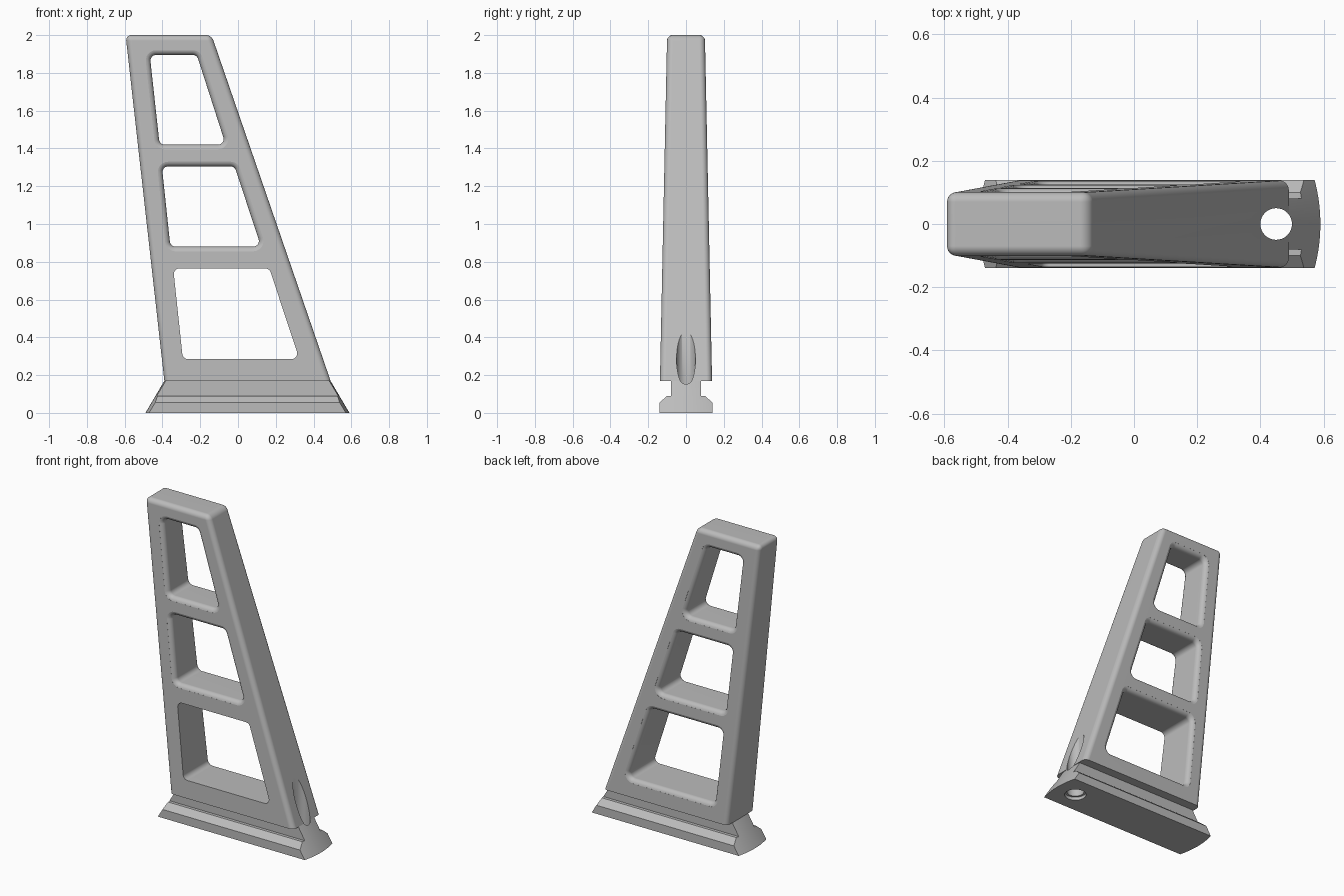
import bpy, bmesh
from math import radians, sin, cos, tan, pi
from mathutils import Vector

if "Cube" in bpy.data.objects:
    bpy.data.objects.remove(bpy.data.objects["Cube"], do_unlink=True)

grey = bpy.data.materials.new("plain grey")
grey.use_nodes = True
grey.diffuse_color = (0.5, 0.5, 0.5, 1)
grey.node_tree.nodes["Principled BSDF"].inputs["Base Color"].default_value = (0.5, 0.5, 0.5, 1)

BASE_Z, TOP_Z = 0.17, 2.0


def half_depth(z):
    """Half thickness of the tapering body at height z."""
    return 0.138 - 0.038 * (z - BASE_Z) / (TOP_Z - BASE_Z)


def make(name, bm):
    bmesh.ops.recalc_face_normals(bm, faces=bm.faces)
    mesh = bpy.data.meshes.new(name)
    bm.to_mesh(mesh)
    bm.free()
    mesh.materials.append(grey)
    obj = bpy.data.objects.new(name, mesh)
    bpy.context.collection.objects.link(obj)
    return obj


def loft(name, rings):
    """Closed solid through rings of equal point count."""
    bm = bmesh.new()
    rows = [[bm.verts.new(p) for p in ring] for ring in rings]
    for a, b in zip(rows, rows[1:]):
        for i in range(len(a)):
            j = (i + 1) % len(a)
            bm.faces.new((a[i], a[j], b[j], b[i]))
    bm.faces.new(rows[0])
    bm.faces.new(rows[-1])
    return make(name, bm)


def circle(x, r, z, n=64):
    return [(x + r * cos(2 * pi * i / n), r * sin(2 * pi * i / n), z) for i in range(n)]


def activate(obj):
    bpy.ops.object.select_all(action="DESELECT")
    obj.select_set(True)
    bpy.context.view_layer.objects.active = obj


def boolean(obj, cutter, operation="DIFFERENCE"):
    mod = obj.modifiers.new("cut", "BOOLEAN")
    mod.operation, mod.object, mod.solver = operation, cutter, "EXACT"
    activate(obj)
    bpy.ops.object.modifier_apply(modifier=mod.name)


def window_cutter(name, z0, z1, bottom, top, fillet_front):
    """Round-cornered opening whose ends flare into edge fillets."""
    rc, fillet, steps = 0.03, 0.03, 6
    quad = [Vector(p) for p in ((bottom[0], z0), (bottom[1], z0), (top[1], z1), (top[0], z1))]
    arcs = []
    for i, p in enumerate(quad):
        u, v = (quad[i - 1] - p).normalized(), (quad[(i + 1) % 4] - p).normalized()
        centre = p + (u + v).normalized() * rc / sin(u.angle(v) / 2)
        # outward normals of the two sides meeting at this corner
        n0, n1 = Vector((-u.y, u.x)), Vector((v.y, -v.x))
        for k in range(steps + 1):
            arcs.append((centre, n0.slerp(n1, k / steps)))

    def ring(side, depth, offset):
        pts = [c + d * (rc + offset) for c, d in arcs]
        return [(p.x, side * (half_depth(p.y) - depth), p.y) for p in pts]

    def end(side, rounded):
        if not rounded:
            return [ring(side, -0.03, 0)]
        angles = [radians(80) * k / steps for k in range(steps + 1)]
        flare = [ring(side, fillet * (1 - sin(t)), fillet * (1 - cos(t))) for t in angles]
        return flare + [ring(side, -0.03, fillet * (1 - cos(angles[-1])))]

    return loft(name, end(-1, fillet_front)[::-1] + end(1, True))


# Tapered body with rounded edges, square at its underside
corners = []
for z, x0, x1 in ((BASE_Z, -0.39, 0.49), (TOP_Z, -0.595, -0.14)):
    d = half_depth(z)
    corners.append([(x0, -d, z), (x1, -d, z), (x1, d, z), (x0, d, z)])
body = loft("frame_body", corners)
bm = bmesh.new()
bm.from_mesh(body.data)
edges = [e for e in bm.edges if max(v.co.z for v in e.verts) > BASE_Z + 0.1]
bmesh.ops.bevel(bm, geom=edges, offset=0.03, offset_type="OFFSET", segments=6,
                profile=0.5, affect="EDGES", clamp_overlap=True)
bm.to_mesh(body.data)
bm.free()

# Three openings; the lowest keeps a crisp front rim
cutters = [
    window_cutter("upper_window", 1.42, 1.895, (-0.415, -0.065), (-0.467, -0.218), True),
    window_cutter("middle_window", 0.88, 1.305, (-0.358, 0.122), (-0.403, -0.018), True),
    window_cutter("lower_window", 0.285, 0.765, (-0.292, 0.325), (-0.343, 0.166), False),
]
for cutter in cutters:
    boolean(body, cutter)

# Sliding foot: T-shaped section trimmed by a cone so both ends curve and slope
half = [(0.14, 0), (0.14, 0.055), (0.1, 0.09), (0.08, 0.09), (0.08, BASE_Z + 0.005)]
section = half + [(-y, z) for y, z in reversed(half)]
foot = loft("slide_foot", [[(x, y, z) for y, z in section] for x in (-0.8, 0.8)])
slope = 0.1 / BASE_Z
cone = loft("foot_trim", [circle(0.05, 0.54 - slope * z, z, 128) for z in (-0.1, 0.3)])
boolean(foot, cone, "INTERSECT")

# Vertical screw hole with a shallow counterbore underneath
hole = loft("screw_hole", [circle(0.45, r, z) for r, z in
                           ((0.063, -0.1), (0.063, 0.02), (0.05, 0.02), (0.05, 0.8))])
for part in (body, foot):
    boolean(part, hole)

for helper in cutters + [cone, hole]:
    bpy.data.objects.remove(helper, do_unlink=True)

for part in (body, foot):
    activate(part)
    bpy.ops.object.shade_smooth_by_angle(angle=radians(30))
    mod = part.modifiers.new("even shading", "WEIGHTED_NORMAL")
    mod.keep_sharp = True
